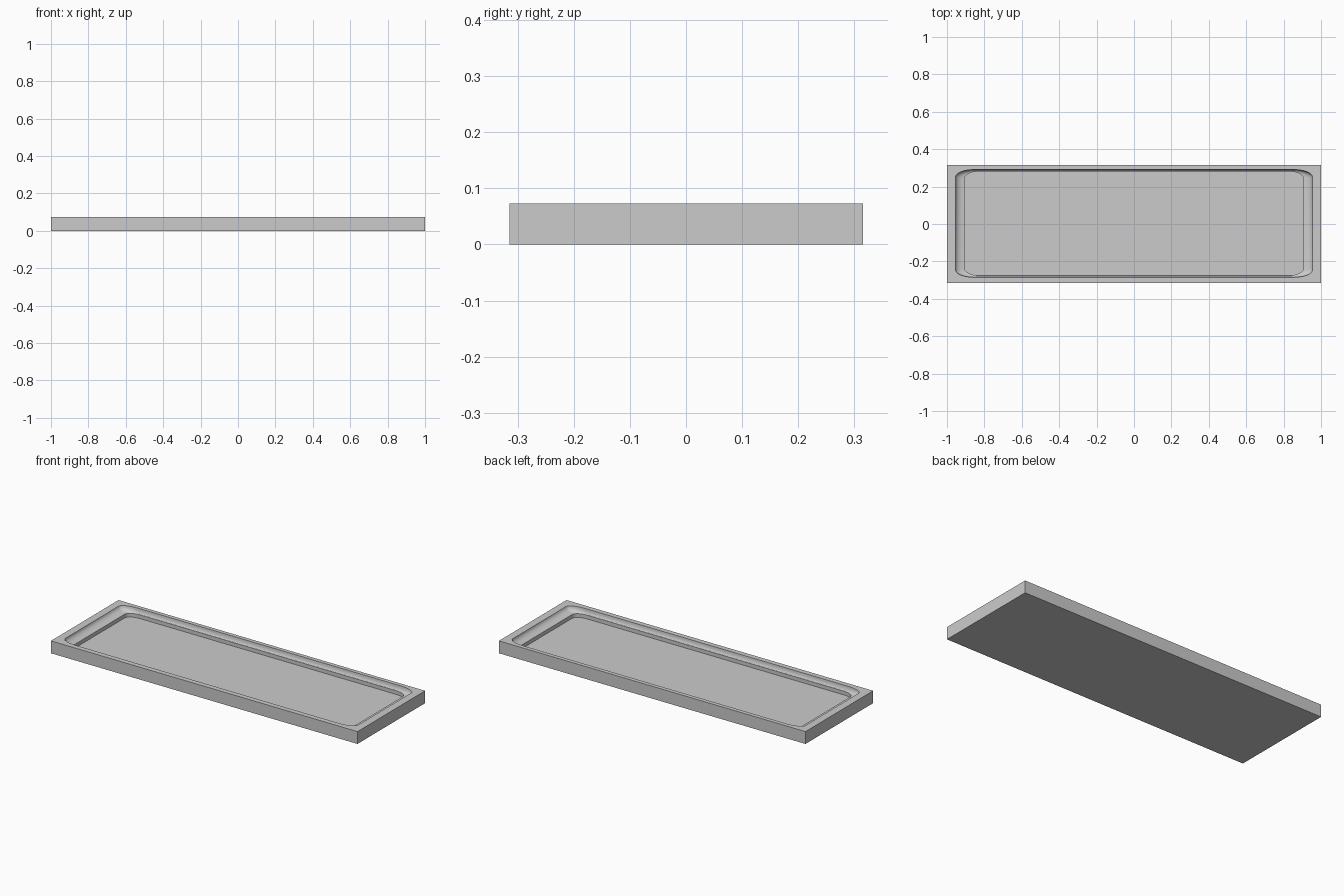
import bpy, bmesh, math

if "Cube" in bpy.data.objects:
    bpy.data.objects.remove(bpy.data.objects["Cube"])

HX, HY, H = 1.0, 0.315, 0.073   # half length, half width, height
CY = 0.003                      # recess centre in y
K = 6                           # segments per rounded corner
QUADS = [(1, 1), (-1, 1), (-1, -1), (1, -1)]

bm = bmesh.new()


def ring(hx, hy, rx, ry, z):
    """Rounded rectangle loop with elliptical corners, counter-clockwise."""
    verts = []
    for q, (sx, sy) in enumerate(QUADS):
        for i in range(K + 1):
            a = math.pi / 2 * (q + i / K)
            verts.append(bm.verts.new((sx * (hx - rx) + rx * math.cos(a),
                                       CY + sy * (hy - ry) + ry * math.sin(a), z)))
    return verts


def bridge(a, b):
    n = len(a)
    for i in range(n):
        j = (i + 1) % n
        bm.faces.new((a[i], a[j], b[j], b[i]))


# Outer block: bottom and sides
low = [bm.verts.new((sx * HX, sy * HY, 0)) for sx, sy in QUADS]
top = [bm.verts.new((sx * HX, sy * HY, H)) for sx, sy in QUADS]
bridge(low, top)
bm.faces.new(low[::-1])

# Stepped recess: lip, concave cove, inner wall
rings = []
COVE = 5
for i in range(COVE + 1):
    a = math.pi / 2 * i / COVE
    u, d = 1 - math.cos(a), math.sin(a)
    rings.append(ring(0.955 - 0.048 * u, 0.288 - 0.011 * u,
                      0.10 - 0.03 * u, 0.04, H - 0.03 * d))
rings.append(ring(0.907, 0.277, 0.07, 0.04, H - 0.052))
for a, b in zip(rings, rings[1:]):
    bridge(a, b)
bm.faces.new(rings[-1])

# Flat rim: a fan at each corner and a quad along each side
lip = rings[0]
for q in range(4):
    s = q * (K + 1)
    for i in range(K):
        bm.faces.new((top[q], lip[s + i + 1], lip[s + i]))
    nxt = (q + 1) % 4
    bm.faces.new((top[q], top[nxt], lip[nxt * (K + 1)], lip[s + K]))

bmesh.ops.recalc_face_normals(bm, faces=bm.faces)
mesh = bpy.data.meshes.new("tray")
bm.to_mesh(mesh)
bm.free()
tray = bpy.data.objects.new("tray", mesh)
bpy.context.collection.objects.link(tray)

# Smooth the cove, keep the rim and wall edges sharp
bpy.context.view_layer.objects.active = tray
tray.select_set(True)
bpy.ops.object.shade_smooth_by_angle(angle=math.radians(30))
